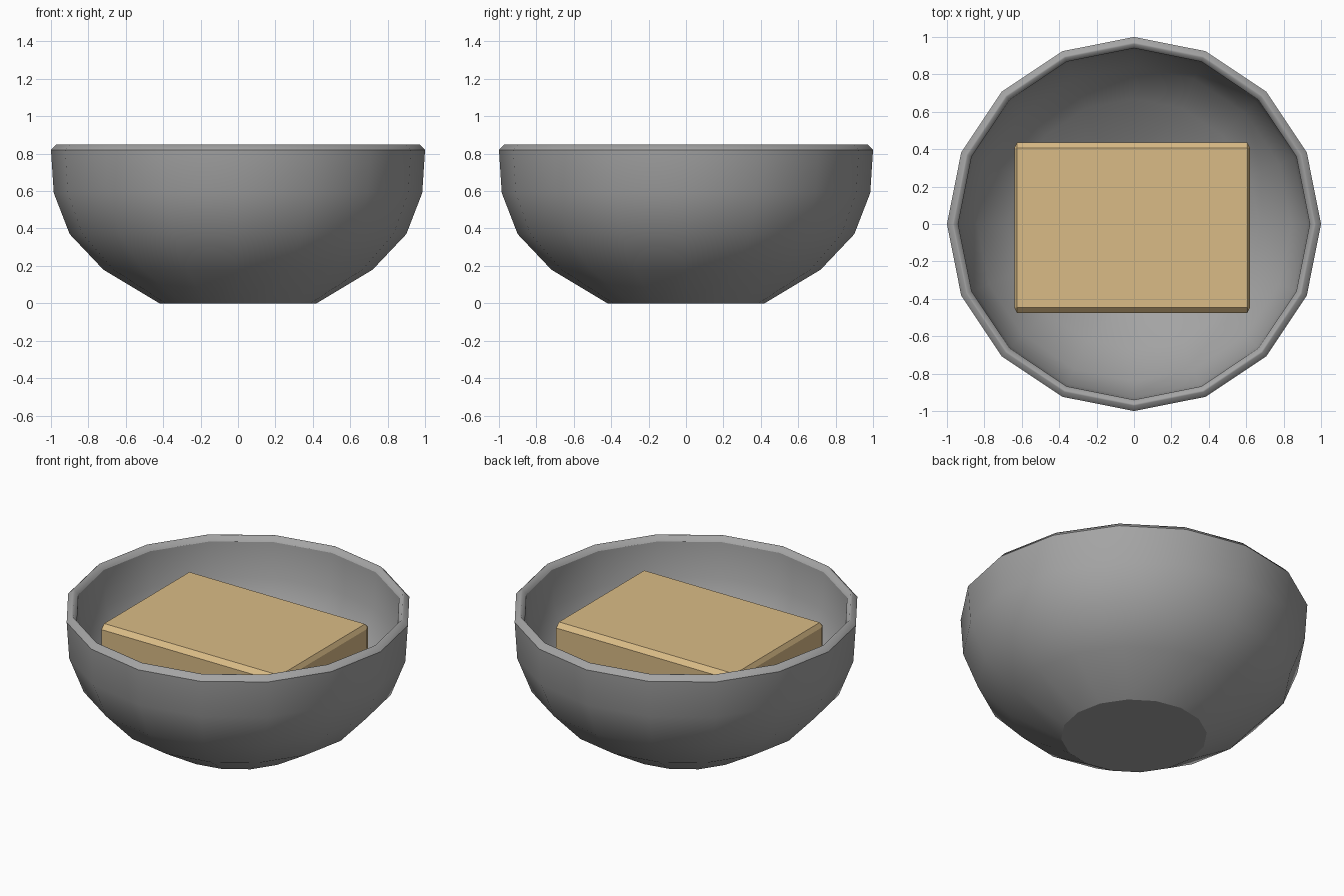
import bpy
import bmesh
from math import cos, sin, tau
from mathutils import Matrix, Vector

SIDES = 16

default = bpy.data.objects.get("Cube")
if default:
    bpy.data.objects.remove(default, do_unlink=True)


def make_material(name, color):
    mat = bpy.data.materials.new(name)
    mat.use_nodes = True
    mat.diffuse_color = (*color, 1)
    mat.node_tree.nodes["Principled BSDF"].inputs["Base Color"].default_value = (*color, 1)
    return mat


def add_object(name, bm, mat):
    bmesh.ops.recalc_face_normals(bm, faces=bm.faces)
    mesh = bpy.data.meshes.new(name)
    bm.to_mesh(mesh)
    bm.free()
    mesh.materials.append(mat)
    obj = bpy.data.objects.new(name, mesh)
    bpy.context.collection.objects.link(obj)
    return obj


def lathe(profile, sharp_rings):
    """Turn a (radius, height) profile, capping both ends."""
    bm = bmesh.new()
    rings = [[bm.verts.new((r * cos(tau * i / SIDES), r * sin(tau * i / SIDES), z))
              for i in range(SIDES)] for r, z in profile]
    for low, high in zip(rings, rings[1:]):
        for i in range(SIDES):
            j = (i + 1) % SIDES
            bm.faces.new((low[i], low[j], high[j], high[i])).smooth = True
    for ring in (rings[0], rings[-1]):
        bm.faces.new(ring)
    for k in sharp_rings:
        for i in range(SIDES):
            bm.edges.get((rings[k][i], rings[k][(i + 1) % SIDES])).smooth = False
    return bm


# Bowl: outer wall from the foot up, rounded rim, inner wall down to the floor
outer = [(0.42, 0), (0.72, 0.18), (0.90, 0.37), (0.985, 0.59), (1, 0.82)]
rim = [(0.972, 0.85), (0.962, 0.85)]
inner = [(0.94, 0.82), (0.925, 0.60), (0.84, 0.41), (0.67, 0.24), (0.38, 0.06)]
rim_low = len(outer) - 1
rim_inner = len(outer) + len(rim)
bowl = lathe(outer + rim + inner, (0, rim_low, rim_inner))
add_object("bowl", bowl, make_material("grey", (0.37, 0.37, 0.37)))

# Block resting in the bowl; end chamfers are half as wide as the side ones
length, width, bottom, top = 1.26, 0.91, 0.36, 0.735
block = bmesh.new()
bmesh.ops.create_cube(block, size=1)
bmesh.ops.scale(block, vec=(length * 2, width, top - bottom), verts=block.verts)
bmesh.ops.bevel(block, geom=block.edges[:], offset=0.028, segments=1, affect='EDGES')
bmesh.ops.transform(
    block, verts=block.verts,
    matrix=Matrix.Translation(Vector((-0.01, -0.02, (bottom + top) / 2))) @ Matrix.Diagonal((0.5, 1, 1, 1)))
add_object("block", block, make_material("tan", (0.70, 0.50, 0.24)))
